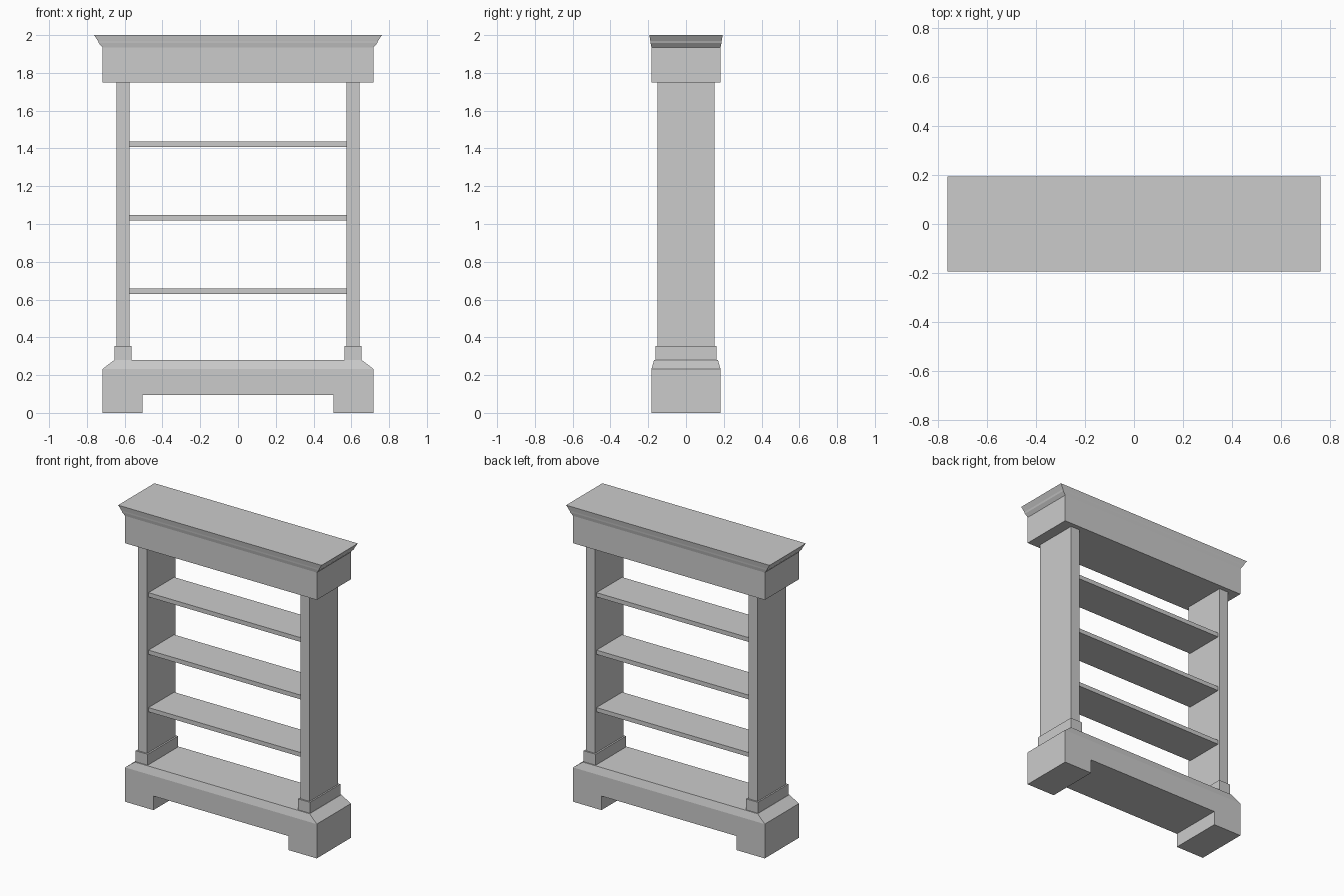
import bpy, bmesh
from mathutils import Vector

if "Cube" in bpy.data.objects:
    bpy.data.objects.remove(bpy.data.objects["Cube"])


def finish(name, bm):
    bmesh.ops.recalc_face_normals(bm, faces=bm.faces[:])
    me = bpy.data.meshes.new(name)
    bm.to_mesh(me)
    bm.free()
    ob = bpy.data.objects.new(name, me)
    bpy.context.collection.objects.link(ob)
    return ob


def loft(name, rings, cx=0.0):
    """Stack of centred rectangles (half x, half y, z), capped at both ends."""
    bm = bmesh.new()
    loops = [[bm.verts.new((cx + sx * hx, sy * hy, z))
              for sx, sy in ((-1, -1), (1, -1), (1, 1), (-1, 1))]
             for hx, hy, z in rings]
    for a, b in zip(loops, loops[1:]):
        for i in range(4):
            j = (i + 1) % 4
            bm.faces.new((a[i], a[j], b[j], b[i]))
    bm.faces.new(loops[0])
    bm.faces.new(loops[-1])
    return finish(name, bm)


def box(name, x0, x1, hy, z0, z1):
    hx = (x1 - x0) / 2
    return loft(name, [(hx, hy, z0), (hx, hy, z1)], (x0 + x1) / 2)


W, D = 0.718, 0.183

# Base: footed front profile extruded through the depth, bevelled on top
bm = bmesh.new()
profile = [(-W, 0), (-0.505, 0), (-0.505, 0.095), (0.505, 0.095),
           (0.505, 0), (W, 0), (W, 0.232), (-W, 0.232)]
front = bm.faces.new([bm.verts.new((x, -D, z)) for x, z in profile])
ext = bmesh.ops.extrude_face_region(bm, geom=[front], use_keep_orig=True)
new_verts = [g for g in ext["geom"] if isinstance(g, bmesh.types.BMVert)]
bmesh.ops.translate(bm, verts=new_verts, vec=(0, 2 * D, 0))
top = max(bm.faces, key=lambda f: f.calc_center_median().z)
top = bmesh.ops.extrude_discrete_faces(bm, faces=[top])["faces"][0]
old_top = [v.co.copy() for v in top.verts]
bmesh.ops.translate(bm, verts=top.verts[:], vec=Vector((0, 0, 0.048)))
bmesh.ops.scale(bm, verts=top.verts[:], vec=(0.655 / W, 0.169 / D, 1))
finish("base", bm)

# Side panels with their plinth blocks
for side, s in (("left", -1), ("right", 1)):
    px = sorted((s * 0.563, s * 0.653))
    box(side + "_plinth", *px, 0.162, 0.28, 0.354)
    sx = sorted((s * 0.574, s * 0.643))
    box(side + "_side_panel", *sx, 0.152, 0.354, 1.75)

# Shelves
for i, z in enumerate((0.629, 1.018, 1.407)):
    box(f"shelf_{i + 1}", -0.574, 0.574, 0.137, z, z + 0.029)

# Frieze and stepped crown moulding
crown = [(1, 1.75), (1, 1.935), (1.026, 1.957), (1.032, 1.968), (1.061, 2.0)]
loft("cornice", [(W * k, D * k, z) for k, z in crown])
